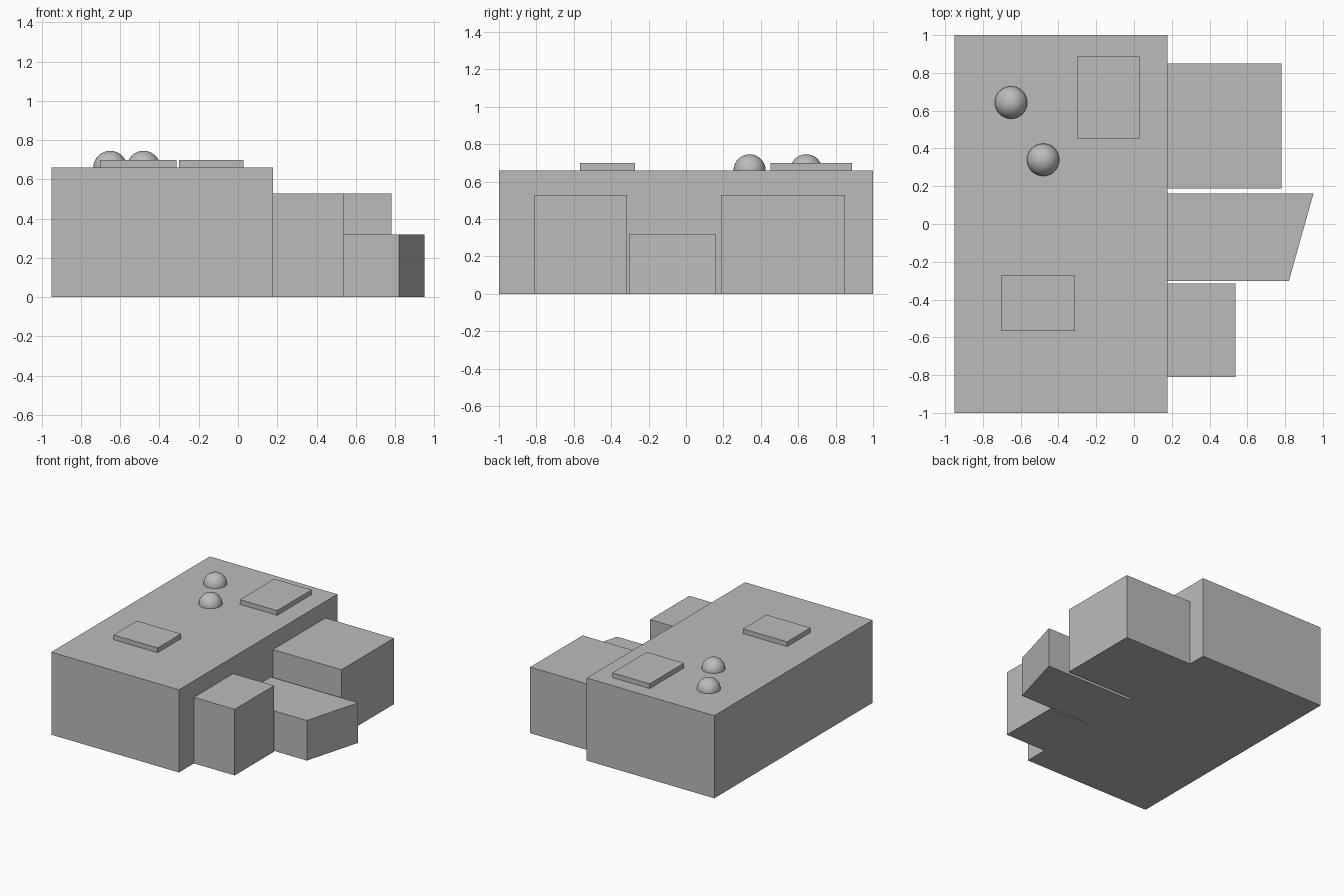
import bpy
import bmesh

cube = bpy.data.objects.get("Cube")
if cube:
    bpy.data.objects.remove(cube, do_unlink=True)

grey = bpy.data.materials.new("mid_grey")
grey.use_nodes = True
colour = (0.5, 0.5, 0.5, 1)
grey.diffuse_color = colour
grey.node_tree.nodes["Principled BSDF"].inputs["Base Color"].default_value = colour

WALL_X = 0.178   # face of the main hall that the annexes join
ROOF_Z = 0.66
SLAB_Z = 0.698


def add_object(name, bm):
    bmesh.ops.recalc_face_normals(bm, faces=bm.faces)
    mesh = bpy.data.meshes.new(name)
    bm.to_mesh(mesh)
    bm.free()
    mesh.materials.append(grey)
    obj = bpy.data.objects.new(name, mesh)
    bpy.context.collection.objects.link(obj)
    return obj


def prism(name, outline, bottom, top):
    """Extrude a flat outline upwards from bottom to top."""
    bm = bmesh.new()
    base = bm.faces.new([bm.verts.new((x, y, bottom)) for x, y in outline])
    result = bmesh.ops.extrude_face_region(bm, geom=[base], use_keep_orig=True)
    verts = [v for v in result["geom"] if isinstance(v, bmesh.types.BMVert)]
    bmesh.ops.translate(bm, verts=verts, vec=(0, 0, top - bottom))
    add_object(name, bm)


def block(name, x0, x1, y0, y1, bottom, top):
    prism(name, [(x0, y0), (x1, y0), (x1, y1), (x0, y1)], bottom, top)


def dome(name, x, y, radius=0.086):
    bm = bmesh.new()
    bmesh.ops.create_uvsphere(bm, u_segments=32, v_segments=16, radius=radius)
    for face in bm.faces:
        face.smooth = True
    add_object(name, bm).location = (x, y, ROOF_Z)


# Main hall
block("main_hall", -0.95, WALL_X, -1, 1, 0, ROOF_Z)

# Annexes along the left side
block("front_annex", WALL_X, 0.538, -0.81, -0.315, 0, 0.528)
block("back_annex", WALL_X, 0.782, 0.188, 0.85, 0, 0.528)
prism("slanted_annex",
      [(WALL_X, -0.302), (0.82, -0.302), (0.95, 0.161), (WALL_X, 0.161)], 0, 0.32)

# Raised roof slabs
block("front_roof_slab", -0.703, -0.313, -0.567, -0.272, ROOF_Z, SLAB_Z)
block("back_roof_slab", -0.301, 0.029, 0.453, 0.888, ROOF_Z, SLAB_Z)

# Roof domes
dome("back_roof_dome", -0.651, 0.643)
dome("front_roof_dome", -0.481, 0.34)
